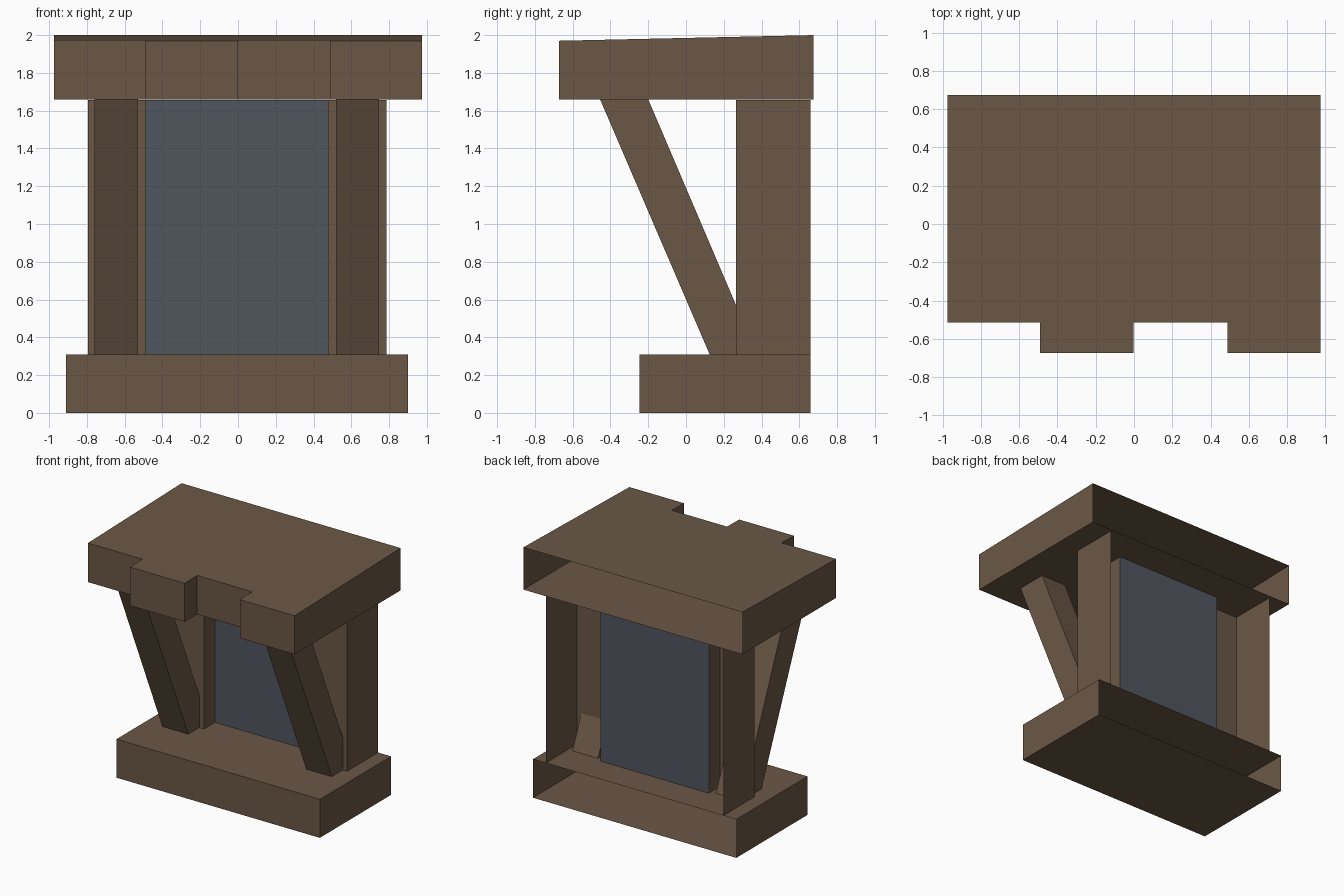
import bpy

if "Cube" in bpy.data.objects:
    bpy.data.objects.remove(bpy.data.objects["Cube"])

def material(name, rgb):
    m = bpy.data.materials.new(name)
    m.diffuse_color = (*rgb, 1)
    m.use_nodes = True
    m.node_tree.nodes["Principled BSDF"].inputs["Base Color"].default_value = m.diffuse_color
    return m

brown = material("brown wood", (0.145, 0.097, 0.061))
slate = material("slate panel", (0.081, 0.092, 0.111))

def add(name, verts, faces, mat):
    mesh = bpy.data.meshes.new(name)
    mesh.from_pydata(verts, [], faces)
    mesh.materials.append(mat)
    mesh.update()
    ob = bpy.data.objects.new(name, mesh)
    bpy.context.collection.objects.link(ob)
    return ob

def walls(name, path, z0, top, mat, caps=False):
    """Upright walls along an open plan path, with optional floor and lid."""
    n = len(path)
    verts = [(x, y, z0) for x, y in path] + [(x, y, top(y)) for x, y in path]
    faces = [(i, i + 1, n + i + 1, n + i) for i in range(n - 1)]
    if caps:
        faces += [tuple(range(n))[::-1], tuple(range(n, 2 * n))]
    return add(name, verts, faces, mat)

# base: box open at the back
walls("base", [(-0.91, 0.66), (-0.91, -0.245), (0.90, -0.245), (0.90, 0.66)],
      0, lambda y: 0.31, brown, True)

# top slab: sloped lid, stepped front edge, open at the back
F, N = -0.673, -0.516
walls("top_slab", [(-0.975, 0.675), (-0.975, N), (-0.49, N), (-0.49, F), (-0.003, F),
                   (-0.003, N), (0.488, N), (0.488, F), (0.975, F), (0.975, 0.675)],
      1.66, lambda y: 1.97 + 0.03 * (y - F) / (0.675 - F), brown, True)

# posts: three-sided shells, open at the back
post_top = lambda y: 1.657
walls("left_post", [(-0.795, 0.66), (-0.795, 0.265), (-0.487, 0.265), (-0.487, 0.405)],
      0.31, post_top, brown)
walls("right_post", [(0.477, 0.405), (0.477, 0.265), (0.785, 0.265), (0.785, 0.66)],
      0.31, post_top, brown)

# recessed panel between the posts
walls("back_panel", [(-0.487, 0.405), (0.477, 0.405)], 0.31, post_top, slate)

# slanted braces running from inside the posts up to the slab
profile = [(0.125, 0.31), (0.376, 0.31), (-0.2, 1.66), (-0.455, 1.66)]
for name, x0, x1 in (("left_brace", -0.76, -0.53), ("right_brace", 0.52, 0.747)):
    v = [(x, y, z) for x in (x0, x1) for y, z in profile]
    add(name, v, [(3, 2, 1, 0), (4, 5, 6, 7), (1, 2, 6, 5), (3, 0, 4, 7)], brown)
